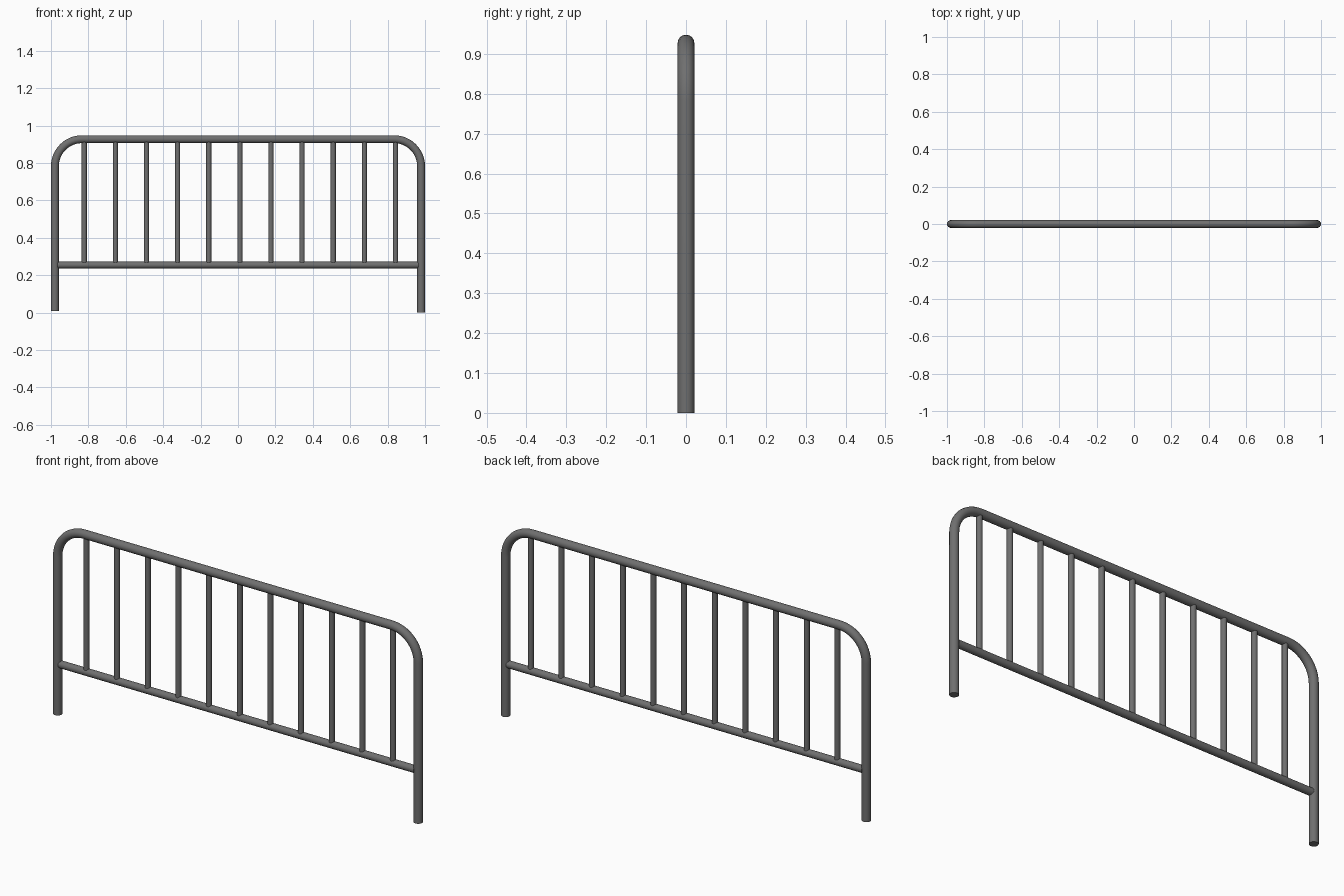
import bpy
from math import cos, sin, pi

cube = bpy.data.objects.get("Cube")
if cube:
    bpy.data.objects.remove(cube, do_unlink=True)

# Single grey metal finish
COLOUR = (0.16, 0.16, 0.16, 1)
metal = bpy.data.materials.new("grey metal")
metal.use_nodes = True
metal.diffuse_color = COLOUR
bsdf = next(n for n in metal.node_tree.nodes if n.type == 'BSDF_PRINCIPLED')
bsdf.inputs["Base Color"].default_value = COLOUR


def tube(name, points, radius):
    """Sweep a round, capped tube along (x, z) points in the y = 0 plane."""
    curve = bpy.data.curves.new(name, 'CURVE')
    curve.dimensions = '3D'
    curve.bevel_depth = radius
    curve.bevel_resolution = 6
    curve.use_fill_caps = True
    spline = curve.splines.new('POLY')
    spline.points.add(len(points) - 1)
    for p, (x, z) in zip(spline.points, points):
        p.co = (x, 0, z, 1)
    curve.materials.append(metal)
    obj = bpy.data.objects.new(name, curve)
    bpy.context.collection.objects.link(obj)
    bpy.ops.object.select_all(action='DESELECT')
    obj.select_set(True)
    bpy.context.view_layer.objects.active = obj
    bpy.ops.object.convert(target='MESH')
    bpy.ops.object.shade_smooth_by_angle()
    return obj


# Bent outer frame: two legs, rounded corners and the top rail
HALF, TOP, BEND, R = 0.979, 0.927, 0.145, 0.021
STEPS = 12


def corner(side):
    """Arc from the leg up to the top rail; side is -1 or 1."""
    return [(side * (HALF - BEND + BEND * cos(a)), TOP - BEND + BEND * sin(a))
            for a in (i * pi / 2 / STEPS for i in range(STEPS + 1))]


frame = [(-HALF, 0.008)] + corner(-1) + corner(1)[::-1] + [(HALF, 0)]
tube("outer_frame", frame, R)

# Lower cross rail
RAIL_Z = 0.254
tube("lower_rail", [(-0.965, RAIL_Z), (0.965, RAIL_Z)], 0.018)

# Evenly spaced upright bars between the rails
for i in range(11):
    x = 0.01 + 0.1664 * (i - 5)
    tube(f"upright_bar_{i + 1}", [(x, RAIL_Z), (x, TOP)], 0.0135)
